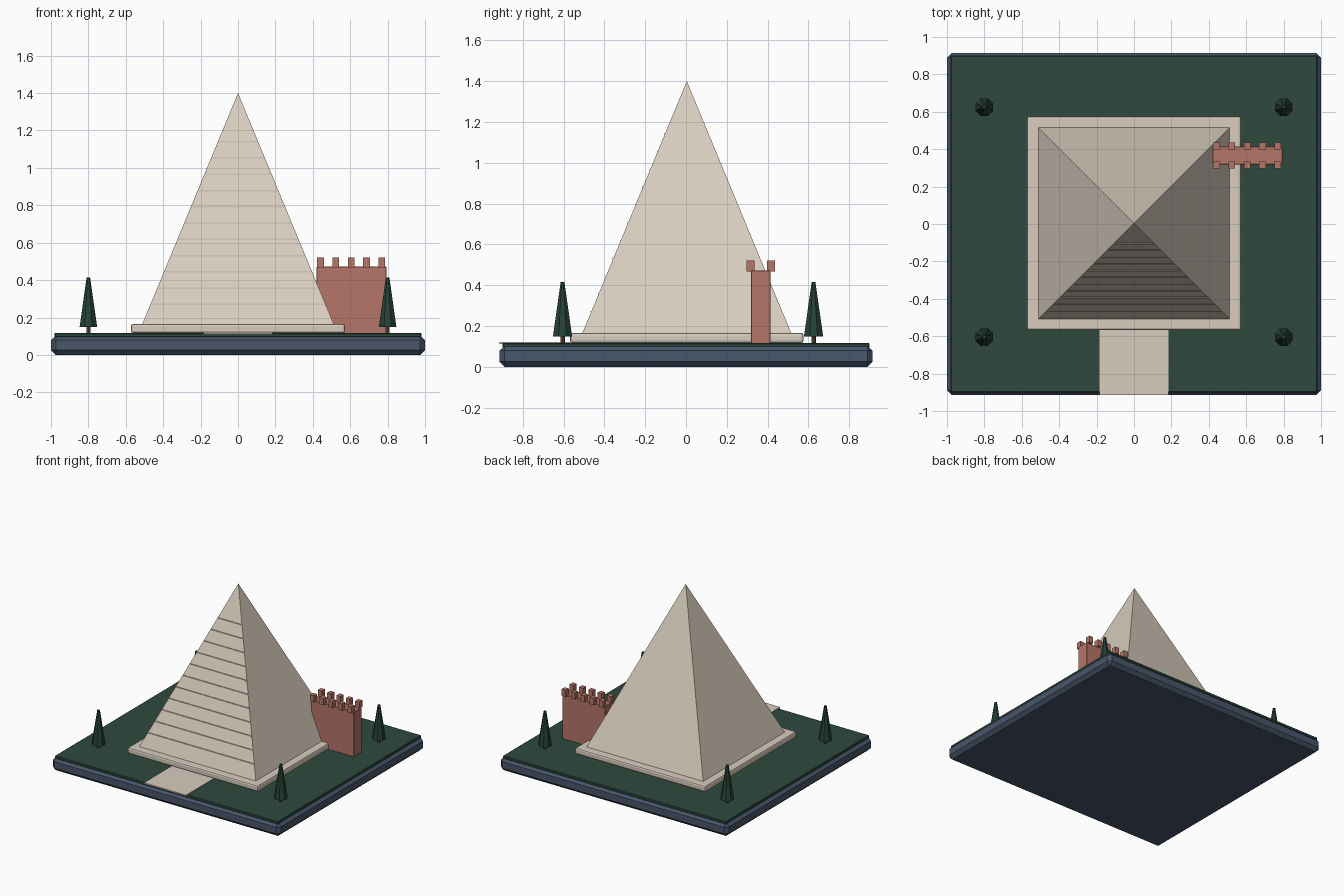
import bpy, bmesh, math
from mathutils import Matrix, Vector

if "Cube" in bpy.data.objects:
    bpy.data.objects.remove(bpy.data.objects["Cube"])


def material(name, r, g, b):
    lin = [((c / 255 + 0.055) / 1.055) ** 2.4 for c in (r, g, b)]
    m = bpy.data.materials.new(name)
    m.diffuse_color = (*lin, 1)
    m.use_nodes = True
    m.node_tree.nodes["Principled BSDF"].inputs["Base Color"].default_value = m.diffuse_color
    return m


STONE = material("pale_stone", 216, 204, 189)
SLATE = material("slate_blue", 72, 86, 106)
GRASS = material("dark_grass", 46, 74, 61)
LEAF = material("fir_green", 38, 66, 54)
BRICK = material("red_brick", 182, 118, 104)
BARK = material("bark_brown", 110, 78, 64)


def finish(bm, name, mat):
    me = bpy.data.meshes.new(name)
    bm.to_mesh(me)
    bm.free()
    me.materials.append(mat)
    ob = bpy.data.objects.new(name, me)
    bpy.context.collection.objects.link(ob)
    return ob


def box(name, mat, x0, x1, y0, y1, z0, z1, bevel=0, segments=1):
    bm = bmesh.new()
    size = Matrix.Diagonal((x1 - x0, y1 - y0, z1 - z0, 1))
    mid = Matrix.Translation(((x0 + x1) / 2, (y0 + y1) / 2, (z0 + z1) / 2))
    bmesh.ops.create_cube(bm, size=1, matrix=mid @ size)
    if bevel:
        bmesh.ops.bevel(bm, geom=bm.edges[:], offset=bevel, segments=segments,
                        profile=0.5, affect='EDGES')
    return finish(bm, name, mat)


def cone(name, mat, x, y, z0, z1, r0, r1, sides, turn=0):
    bm = bmesh.new()
    place = Matrix.Translation((x, y, (z0 + z1) / 2)) @ Matrix.Rotation(turn, 4, 'Z')
    bmesh.ops.create_cone(bm, cap_ends=True, segments=sides, radius1=r0,
                          radius2=r1, depth=z1 - z0, matrix=place)
    bmesh.ops.remove_doubles(bm, verts=bm.verts[:], dist=1e-5)
    return finish(bm, name, mat)


# Ground slab, lawn and path
box("base_slab", SLATE, -1, 1, -0.915, 0.915, 0, 0.105, 0.026)
box("lawn", GRASS, -0.98, 0.98, -0.9, 0.9, 0.095, 0.117, 0.004)
box("path", STONE, -0.185, 0.185, -0.915, -0.55, 0.112, 0.122)

# Plinth and pyramid
PY, HALF, BASE_Z, TOP_Z = 0.004, 0.516, 0.155, 1.4
box("plinth", STONE, -0.572, 0.572, PY - 0.572, PY + 0.572, 0.117, 0.166, 0.012, 2)
cone("pyramid", STONE, 0, PY, BASE_Z, TOP_Z, HALF * math.sqrt(2), 0, 4, math.pi / 4)

# Thin stone courses on the front face only
for i in range(11):
    z = 0.27 + i * 0.087
    half = HALF * (TOP_Z - z) / (TOP_Z - BASE_Z)
    box(f"course_{i + 1}", STONE, -half + 0.004, half - 0.004,
        PY - half - 0.003, PY - half + 0.012, z - 0.004, z + 0.004)

# Battlement wall with two rows of merlons
box("brick_wall", BRICK, 0.42, 0.795, 0.318, 0.414, 0.115, 0.472, 0.003)
for i in range(5):
    x = 0.441 + i * 0.082
    for row, y in (("front", 0.316), ("back", 0.416)):
        box(f"merlon_{row}_{i + 1}", BRICK, x - 0.018, x + 0.018,
            y - 0.019, y + 0.019, 0.468, 0.52)

# Four corner fir trees
n = 0
for x in (-0.8, 0.8):
    for y in (-0.605, 0.625):
        n += 1
        cone(f"tree_trunk_{n}", BARK, x, y, 0.112, 0.155, 0.011, 0.011, 8)
        cone(f"tree_crown_{n}", LEAF, x, y, 0.148, 0.415, 0.051, 0.01, 8, math.pi / 8)
